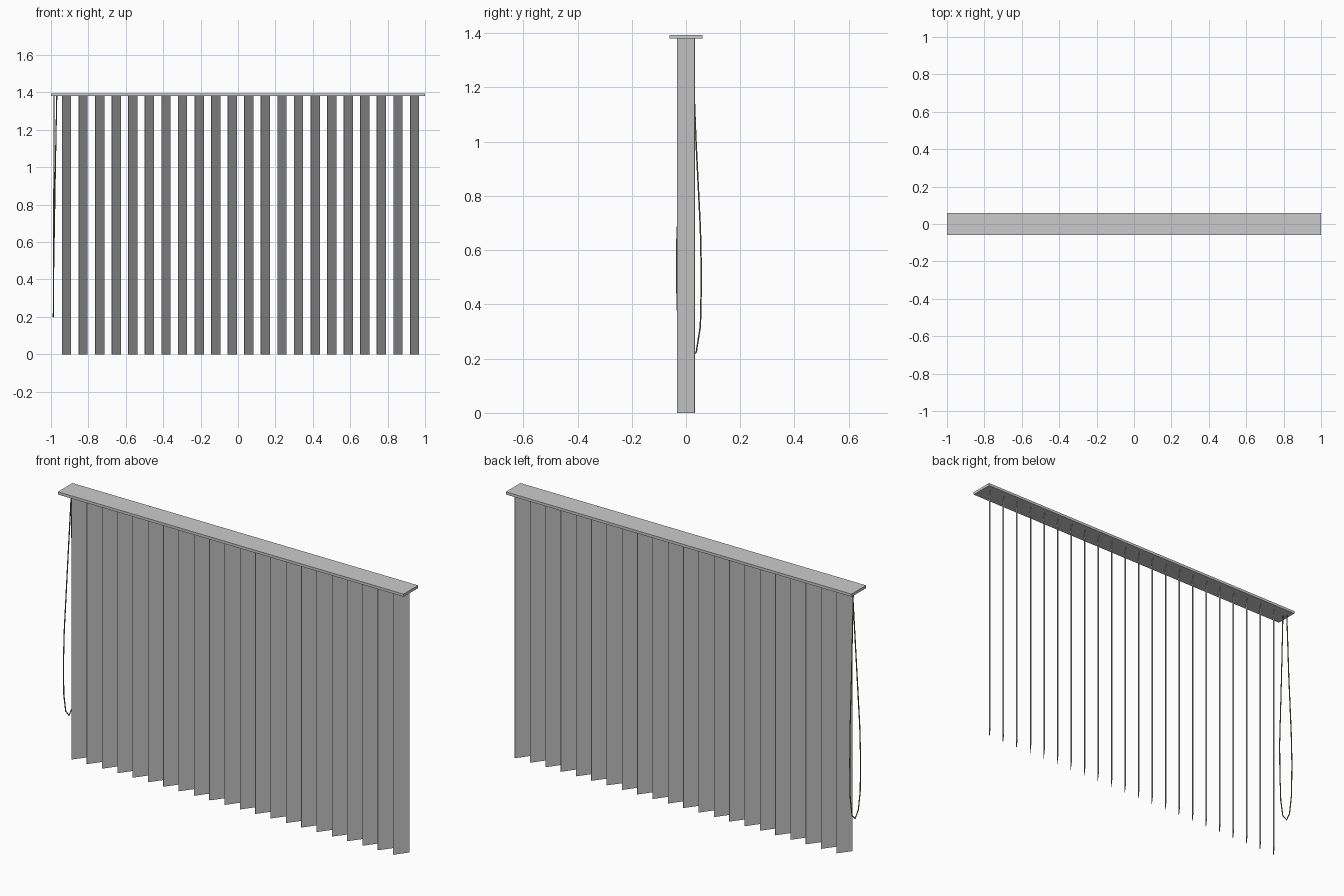
import bpy
import math

if "Cube" in bpy.data.objects:
    bpy.data.objects.remove(bpy.data.objects["Cube"])


def material(name, rgb):
    m = bpy.data.materials.new(name)
    m.diffuse_color = (*rgb, 1.0)
    m.use_nodes = True
    m.node_tree.nodes["Principled BSDF"].inputs["Base Color"].default_value = m.diffuse_color
    return m


GREY = material("light grey", (0.6, 0.6, 0.6))
OLIVE = material("dull olive cord", (0.24, 0.21, 0.13))


def box(name, size, centre, mat, turn=0.0):
    bpy.ops.mesh.primitive_cube_add(size=1, location=centre)
    ob = bpy.context.object
    ob.name = name
    ob.scale = size
    ob.rotation_euler.z = turn
    ob.data.materials.append(mat)
    return ob


# Flat head rail
box("head_rail", (2.0, 0.12, 0.014), (0, 0, 1.387), GREY)

# Vertical slats, all turned by the same angle
COUNT, FIRST, LAST = 22, -0.917, 0.944
DX, DY = 0.048, 0.065
for i in range(COUNT):
    x = FIRST + (LAST - FIRST) * i / (COUNT - 1)
    box(f"slat_{i + 1:02d}", (math.hypot(DX, DY), 0.0025, 1.38),
        (x, 0, 0.69), GREY, math.atan2(DY, DX))

# Hanging pull cord loop at the left end
path = [(-0.983, 0.022, 1.38), (-0.984, 0.036, 1.02), (-0.986, 0.053, 0.68),
        (-0.987, 0.057, 0.5), (-0.987, 0.053, 0.32), (-0.987, 0.038, 0.225),
        (-0.988, 0.014, 0.2), (-0.987, -0.014, 0.235), (-0.987, -0.03, 0.33),
        (-0.985, -0.035, 0.5), (-0.982, -0.033, 0.66), (-0.976, -0.012, 1.02),
        (-0.969, 0.008, 1.38)]
curve = bpy.data.curves.new("pull_cord", "CURVE")
curve.dimensions = "3D"
curve.bevel_depth = 0.003
curve.bevel_resolution = 1
curve.use_fill_caps = True
spline = curve.splines.new("POLY")
spline.points.add(len(path) - 1)
for point, co in zip(spline.points, path):
    point.co = (*co, 1)
curve.materials.append(OLIVE)
cord = bpy.data.objects.new("pull_cord", curve)
bpy.context.collection.objects.link(cord)
